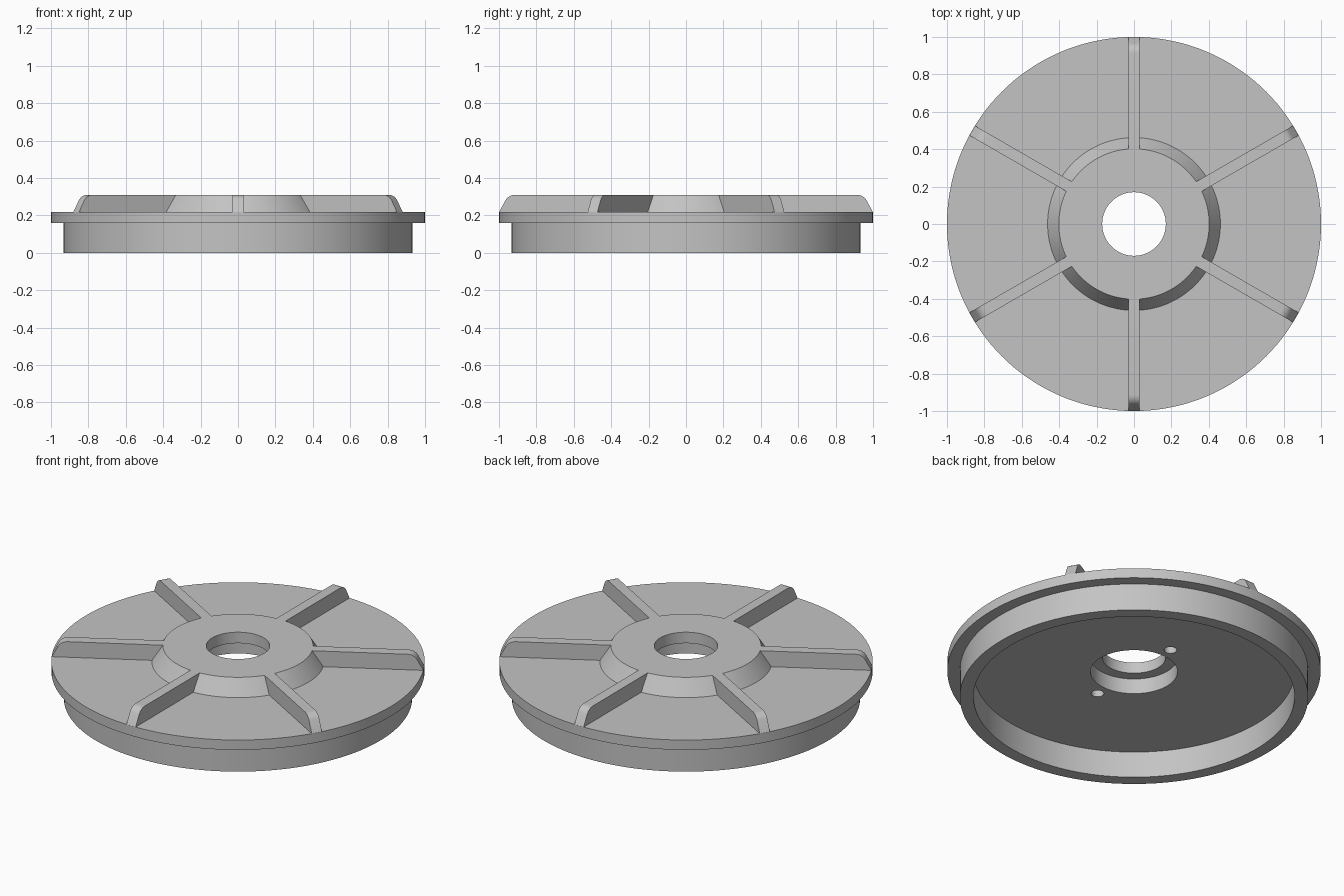
import bpy, bmesh, math
from mathutils import Matrix

cube = bpy.data.objects.get("Cube")
if cube:
    bpy.data.objects.remove(cube, do_unlink=True)

grey = bpy.data.materials.new("plain grey")
grey.use_nodes = True
colour = (0.55, 0.55, 0.55, 1)
grey.diffuse_color = colour
grey.node_tree.nodes["Principled BSDF"].inputs["Base Color"].default_value = colour

TOP, DECK, FLOOR = 0.31, 0.218, 0.16
RIB_HALF_WIDTH = 0.03


def add_object(name, bm):
    bmesh.ops.recalc_face_normals(bm, faces=bm.faces)
    mesh = bpy.data.meshes.new(name)
    bm.to_mesh(mesh)
    bm.free()
    mesh.materials.append(grey)
    obj = bpy.data.objects.new(name, mesh)
    bpy.context.collection.objects.link(obj)
    return obj


def activate(obj):
    bpy.ops.object.select_all(action="DESELECT")
    obj.select_set(True)
    bpy.context.view_layer.objects.active = obj


def lathe(name, profile, steps=144):
    """Turn a closed radius/height profile around the z axis."""
    bm = bmesh.new()
    verts = [bm.verts.new((r, 0, z)) for r, z in profile]
    edges = [bm.edges.new((v, verts[i - 1])) for i, v in enumerate(verts)]
    bmesh.ops.spin(bm, geom=verts + edges, cent=(0, 0, 0), axis=(0, 0, 1),
                   angle=math.tau, steps=steps, use_duplicate=False)
    bmesh.ops.remove_doubles(bm, verts=bm.verts, dist=0.0001)
    return add_object(name, bm)


# Turned body: skirt, flange, conical hub, stepped bore and recessed underside
body = lathe("disc_body", [
    (0.86, 0), (0.933, 0), (0.933, FLOOR), (1, FLOOR), (1, DECK),
    (0.462, DECK), (0.402, TOP), (0.17, TOP), (0.17, 0.245),
    (0.233, 0.245), (0.233, FLOOR - 0.005), (0.86, FLOOR - 0.005)])

# Two blind pin holes in the underside
for side in (-1, 1):
    bm = bmesh.new()
    bmesh.ops.create_cone(bm, cap_ends=True, segments=32, radius1=0.034,
                          radius2=0.034, depth=0.2,
                          matrix=Matrix.Translation((0, side * 0.304, 0.16)))
    cutter = add_object("pin_hole_cutter", bm)
    cutter.hide_render = True
    cut = body.modifiers.new("pin_hole", "BOOLEAN")
    cut.operation = "DIFFERENCE"
    cut.solver = "EXACT"
    cut.object = cutter
    activate(body)
    bpy.ops.object.modifier_apply(modifier=cut.name)
    bpy.data.objects.remove(cutter, do_unlink=True)


# Radial ribs: side outline with a rounded shoulder, given a thickness
def rib_outline():
    points = [(0.455, DECK - 0.01), (0.455, DECK), (0.398, TOP)]
    slope = math.radians(60)
    radius = 0.06
    for i in range(9):
        a = slope * i / 8
        points.append((0.914 + radius * math.sin(a),
                       TOP - radius * (1 - math.cos(a))))
    return points + [(0.999, DECK), (0.999, DECK - 0.01)]


def add_rib(name, angle):
    bm = bmesh.new()
    face = bm.faces.new([bm.verts.new((r, -RIB_HALF_WIDTH, z))
                         for r, z in rib_outline()])
    new = bmesh.ops.extrude_face_region(bm, geom=[face])["geom"]
    moved = [v for v in new if isinstance(v, bmesh.types.BMVert)]
    bmesh.ops.translate(bm, verts=moved, vec=(0, 2 * RIB_HALF_WIDTH, 0))
    if not any(f == face for f in bm.faces):
        bmesh.ops.holes_fill(bm, edges=bm.edges)
    bmesh.ops.rotate(bm, verts=bm.verts, cent=(0, 0, 0),
                     matrix=Matrix.Rotation(angle, 3, "Z"))
    return add_object(name, bm)


parts = [body]
for k in range(6):
    parts.append(add_rib(f"rib_{k + 1}", math.radians(30 + 60 * k)))

# Smooth the round surfaces and keep the machined edges sharp
for part in parts:
    activate(part)
    bpy.ops.object.shade_smooth_by_angle(angle=math.radians(25))
